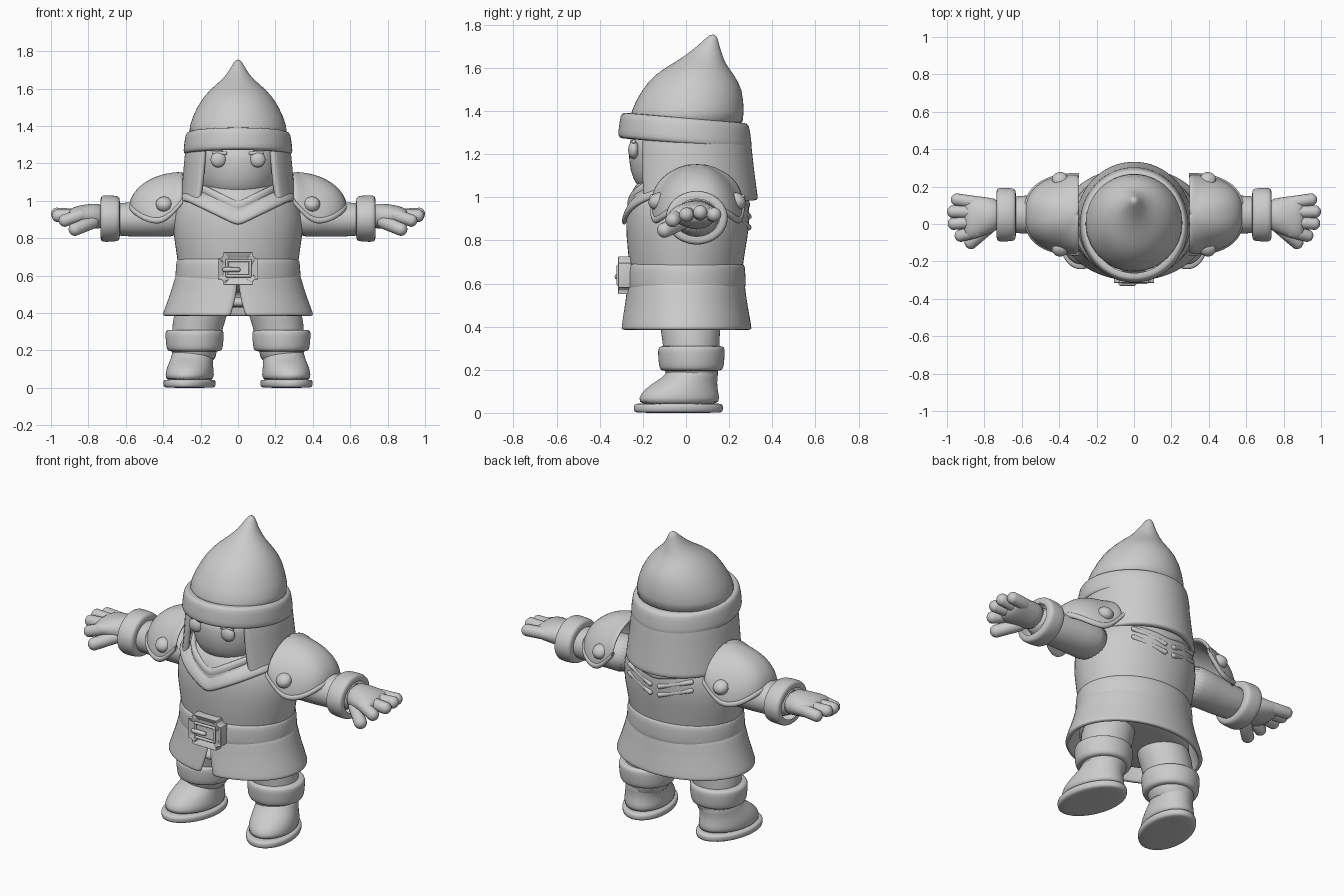
import bpy, bmesh, math
from mathutils import Vector, Matrix

if "Cube" in bpy.data.objects:
    bpy.data.objects.remove(bpy.data.objects["Cube"])

GREY = (0.6, 0.6, 0.6, 1)
mat = bpy.data.materials.new("plain grey")
mat.use_nodes = True
mat.diffuse_color = GREY
mat.node_tree.nodes["Principled BSDF"].inputs["Base Color"].default_value = GREY


def finish(name, bm, subdiv=0, thick=0, bevel=0, pair=False):
    """Turn a bmesh into a smooth object with the usual modifiers."""
    bmesh.ops.recalc_face_normals(bm, faces=bm.faces[:])
    me = bpy.data.meshes.new(name)
    bm.to_mesh(me)
    bm.free()
    me.materials.append(mat)
    for p in me.polygons:
        p.use_smooth = True
    ob = bpy.data.objects.new(name, me)
    bpy.context.scene.collection.objects.link(ob)
    if thick:
        m = ob.modifiers.new("thickness", 'SOLIDIFY')
        m.thickness, m.offset = thick, 0
    if bevel:
        m = ob.modifiers.new("rounding", 'BEVEL')
        m.width, m.segments = bevel, 3
    if subdiv:
        ob.modifiers.new("smoothing", 'SUBSURF').levels = subdiv
        ob.modifiers["smoothing"].render_levels = subdiv
    if pair:
        ob.modifiers.new("both sides", 'MIRROR')
    return ob


def sheet(bm, rows, closed):
    """Skin rows of points with quads; return the vertex rows."""
    grid = [[bm.verts.new(p) for p in row] for row in rows]
    n = len(grid[0])
    for a, b in zip(grid, grid[1:]):
        for i in range(n if closed else n - 1):
            j = (i + 1) % n
            bm.faces.new((a[i], a[j], b[j], b[i]))
    return grid


def loft(name, rings, n=28, cap=True, axis='Z', warp=None, turn=None, subdiv=1, **kw):
    """Rings are (height, rx, ry, cx, cy, front gap angle)."""
    bm = bmesh.new()
    rows, is_open = [], len(rings[0]) > 5
    for r in rings:
        h, rx, ry, cx, cy = r[:5]
        g = r[5] if is_open else 0
        row = []
        for i in range(n):
            a = g + (2 * math.pi - 2 * g) * i / (n - 1 if is_open else n)
            p = Vector((cx + rx * math.sin(a), cy - ry * math.cos(a), h))
            if warp:
                p = warp(p)
            row.append(p.zxy if axis == 'X' else p)
        rows.append(row)
    grid = sheet(bm, rows, not is_open)
    if cap and not is_open:
        bm.faces.new(grid[0])
        bm.faces.new(grid[-1])
    if turn:
        angle, pivot = turn
        bmesh.ops.rotate(bm, verts=bm.verts[:], cent=pivot, matrix=Matrix.Rotation(angle, 3, 'Z'))
    return finish(name, bm, subdiv, **kw)


def band(name, h0, h1, r0, r1, centre, inner=0.04, **kw):
    """A raised strap with rounded edges; r0 and r1 are (rx, ry) at its ends."""
    rings = []
    for t, d in ((0, inner), (0, .012), (.1, 0), (.5, 0), (.9, 0), (1, .012), (1, inner)):
        rx, ry = (a + (b - a) * t - d for a, b in zip(r0, r1))
        rings.append((h0 + (h1 - h0) * t, rx, ry, *centre))
    return loft(name, rings, cap=False, **kw)


def capsule(name, p0, p1, r, squash=1, pair=True):
    p0, p1 = Vector(p0), Vector(p1)
    d = p1 - p0
    bm = bmesh.new()
    bmesh.ops.create_uvsphere(bm, u_segments=16, v_segments=12, radius=r)
    for v in bm.verts:
        v.co.z *= squash
        if v.co.z > 1e-4:
            v.co.z += d.length
    rot = d.to_track_quat('Z', 'Y').to_matrix().to_4x4()
    bmesh.ops.transform(bm, matrix=Matrix.Translation(p0) @ rot, verts=bm.verts[:])
    return finish(name, bm, pair=pair)


# Torso, skirt with front slit, and belt
loft("torso", [(.5, .31, .25, 0, 0), (.7, .325, .265, 0, 0), (.82, .35, .285, 0, .005),
               (.93, .35, .29, 0, .01), (1.02, .31, .275, 0, .01), (1.09, .24, .23, 0, .02),
               (1.12, .15, .15, 0, .02)])
loft("skirt", [(.62, .32, .26, 0, 0, .002), (.53, .34, .268, 0, 0, .004), (.45, .37, .283, 0, 0, .05),
               (.395, .39, .292, 0, 0, .09), (.385, .392, .293, 0, 0, .095)], n=40, thick=.025)
loft("skirt_lining", [(.5, .32, .25, 0, 0), (.44, .335, .25, 0, 0), (.43, .3, .22, 0, 0)])
band("belt", .56, .695, (.338, .278), (.33, .275), (0, 0), n=40)

# Belt buckle with recessed window, rim and pin
bm = bmesh.new()
bmesh.ops.create_cube(bm, size=1, matrix=Matrix.Translation((0, -.285, .638)) @ Matrix.Diagonal((.215, .06, .175, 1)))
bmesh.ops.bevel(bm, geom=[e for e in bm.edges if abs(e.verts[0].co.y - e.verts[1].co.y) > .01],
                offset=.03, segments=3, affect='EDGES')
front = min(bm.faces, key=lambda f: f.calc_center_median().y)
bmesh.ops.inset_individual(bm, faces=[front], thickness=.042)
for v in front.verts:
    v.co.y += .018
finish("buckle", bm, bevel=.008)
corners = [(-.06, -.314, .598), (.065, -.314, .598), (.065, -.314, .68), (-.06, -.314, .68)]
for i in range(4):
    capsule("buckle_window_rim", corners[i], corners[(i + 1) % 4], .008, pair=False)
capsule("buckle_pin", (-.07, -.318, .632), (.0, -.318, .632), .013, pair=False)

# Head, eyes and neck cloth
loft("head", [(1.0, .14, .17, 0, 0), (1.05, .2, .23, 0, 0), (1.12, .23, .262, 0, 0),
              (1.22, .24, .27, 0, 0), (1.33, .24, .26, 0, 0)])
capsule("eye", (.105, -.242, 1.22), (.105, -.243, 1.22), .042, squash=.6)
capsule("eyelid", (.068, -.25, 1.254), (.13, -.242, 1.258), .01)


def vee(p):
    """Drop cloth to a point at the front, level round the sides."""
    k = max(0, 1 - abs(p.x) / .27)
    return Vector((p.x, p.y, p.z - (.13 * k if p.y < 0 else .05 * k)))


loft("scarf_cape", [(1.1, .2, .22, 0, 0), (1.07, .265, .265, 0, 0), (1.03, .3, .285, 0, 0),
                    (1.008, .315, .292, 0, 0), (1.0, .31, .28, 0, 0)], n=48, cap=False, warp=vee, thick=.02)
loft("scarf_roll", [(1.08, .2, .225, 0, 0), (1.125, .215, .24, 0, 0), (1.13, .235, .262, 0, 0),
                    (1.1, .25, .278, 0, 0), (1.07, .24, .268, 0, 0)], n=40, cap=False, warp=vee)
loft("coif", [(1.32, .262, .27, 0, .01, .7), (1.2, .272, .28, 0, .01, .72), (1.08, .282, .29, 0, .015, .74),
              (1.0, .292, .298, 0, .018, .78), (.985, .293, .3, 0, .018, .79)], n=36, thick=.035)

# Back folds of the tunic
for z in (.93, .88):
    capsule("back_fold", (.03, .29, z - .02), (.2, .238, z + .03), .014)

# Pointed helmet leaning backward, with a tilted brim band
loft("helmet", [(1.3, .275, .275, 0, .0), (1.4, .265, .265, 0, .005), (1.5, .222, .235, 0, .03),
                (1.57, .175, .185, 0, .038), (1.62, .12, .122, 0, .06), (1.66, .073, .085, 0, .085),
                (1.7, .045, .052, 0, .103), (1.738, .025, .028, 0, .12), (1.755, .009, .01, 0, .124)])
band("helmet_brim", 1.248, 1.368, (.296, .314), (.28, .298), (0, -.005), n=40,
     warp=lambda p: Vector((p.x, p.y, p.z - .085 * p.y)))

# Arms and cuffs
loft("arm", [(.27, .13, .11, .05, .91), (.45, .11, .1, .05, .91), (.62, .1, .09, .05, .895),
             (.76, .09, .075, .05, .91)], axis='X', pair=True)
band("wrist_cuff", .632, .735, (.142, .122), (.146, .127), (.05, .905), axis='X', pair=True)

# Hands
loft("palm", [(.71, .085, .072, .05, .915), (.78, .095, .066, .045, .92), (.85, .118, .056, .035, .92),
              (.89, .115, .042, .035, .92), (.91, .09, .025, .035, .92)], axis='X', pair=True)
for y, z, tip in ((-.062, .895, .925), (.002, .92, .962), (.066, .93, .966), (.13, .92, .945)):
    capsule("finger", (.84, y * .8 + .01, .922), (tip, y, z), .034)
capsule("thumb", (.78, -.02, .885), (.87, -.098, .848), .036)

# Shoulder guards: domes with drooping front and back rims
def guard_point(phi, theta, grow=0):
    s, c = math.sin(phi), math.cos(phi)
    low = .88 + .7 * max(0, .4 - s) ** 2 + .22 * max(0, s - .4) ** 2
    sx, sy = abs(s) ** .85, math.copysign(abs(c) ** .8, c)
    w = math.cos(theta)
    return Vector((.295 + (.28 + grow) * sx * w, .052 - (.205 + grow) * sy * w,
                   low + (1.145 - low) * math.sin(theta)))


STEPS = 24
angles = [math.pi * i / STEPS for i in range(STEPS + 1)]
bm = bmesh.new()
sheet(bm, [[guard_point(a, math.pi / 2 * j / 10 * .995) for a in angles] for j in range(11)], False)
finish("shoulder_guard", bm, subdiv=1, thick=.02, pair=True)
bm = bmesh.new()
rows = []
for a in angles:
    mid = guard_point(a, .05, .004)
    out = Vector((math.sin(a), -math.cos(a), 0))
    rows.append([mid + out * .014 * math.cos(t) + Vector((0, 0, .018 * math.sin(t)))
                 for t in (math.pi * k / 4 for k in range(8))])
sheet(bm, rows, True)
finish("shoulder_guard_rim", bm, subdiv=1, pair=True)
for y, d in ((-.13, -.004), (.234, .004)):
    capsule("shoulder_stud", (.395, y, .98), (.395, y + d, .985), .044, squash=.75)

# Legs, knee cuffs and boots turned slightly outward
loft("leg", [(.12, .115, .12, .235, .03), (.2, .12, .125, .235, .025), (.3, .135, .13, .22, .025),
             (.4, .145, .14, .2, .02), (.5, .14, .15, .17, .01)], pair=True)
band("knee_cuff", .195, .31, (.15, .15), (.16, .158), (.232, .025), pair=True)
turn = (math.radians(12), (.24, .03, 0))
loft("boot", [(.03, .125, .19, .245, -.035), (.07, .128, .192, .245, -.035), (.11, .122, .172, .245, -.025),
              (.145, .115, .145, .243, 0), (.175, .112, .122, .24, .028), (.21, .115, .12, .24, .03)],
     turn=turn, pair=True)
loft("boot_sole", [(0, .12, .195, .245, -.038), (.003, .135, .21, .245, -.038), (.03, .138, .212, .245, -.038),
                   (.042, .134, .207, .245, -.038), (.045, .11, .18, .245, -.038)], turn=turn, pair=True)
